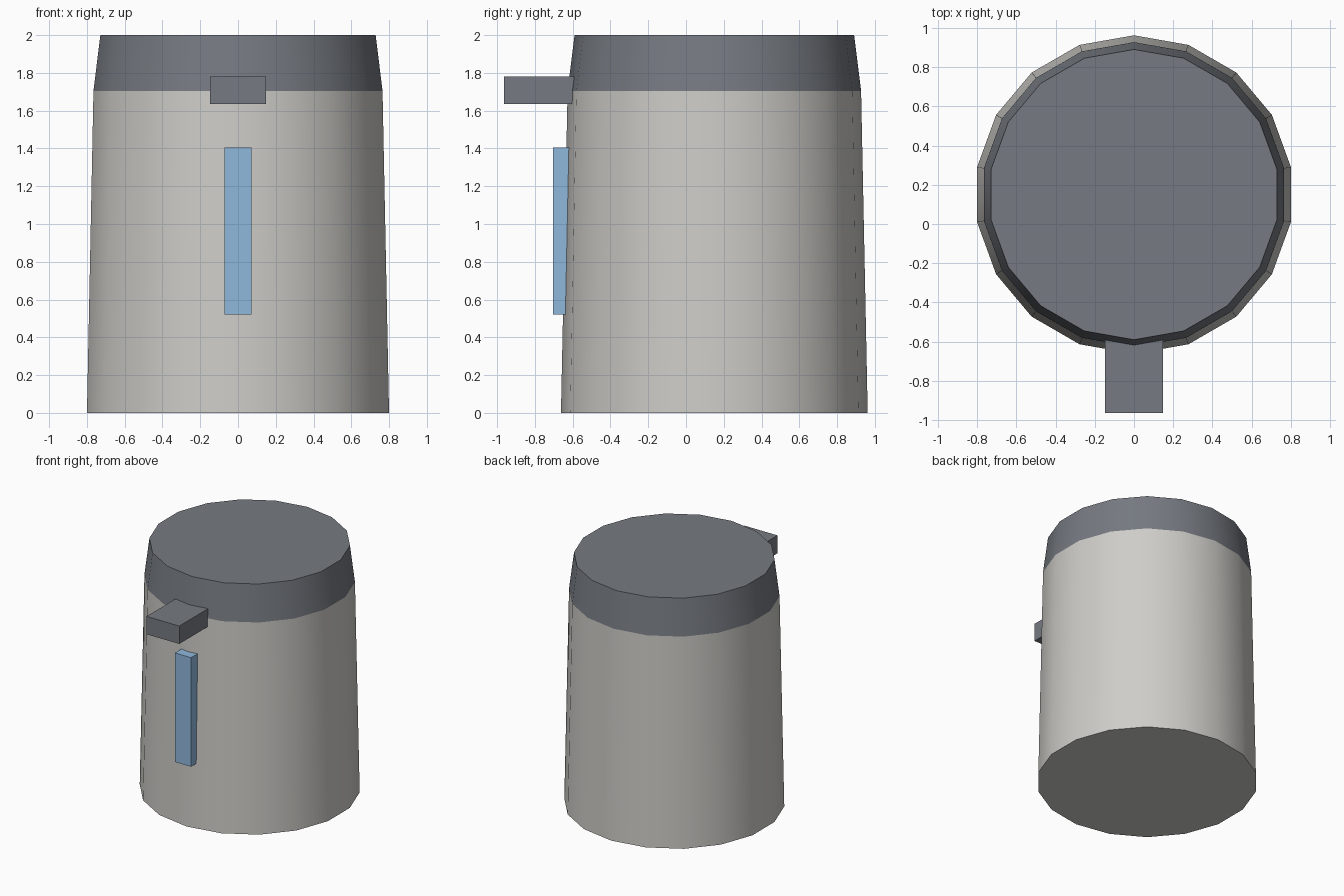
import bpy
import math
from mathutils import Matrix

cube = bpy.data.objects.get("Cube")
if cube:
    bpy.data.objects.remove(cube, do_unlink=True)

CENTRE_Y = 0.15
SIDES = 18


def material(name, rgb):
    mat = bpy.data.materials.new(name)
    mat.use_nodes = True
    mat.diffuse_color = (*rgb, 1)
    mat.node_tree.nodes["Principled BSDF"].inputs["Base Color"].default_value = (*rgb, 1)
    return mat


def tapered_drum(name, bottom, top, mat):
    """Eighteen-sided drum between two (radius, height) rings, corner facing front."""
    (r1, z1), (r2, z2) = bottom, top
    bpy.ops.mesh.primitive_cone_add(vertices=SIDES, radius1=r1, radius2=r2, depth=z2 - z1,
                                    location=(0, CENTRE_Y, (z1 + z2) / 2))
    obj = bpy.context.object
    obj.name = name
    obj.data.materials.append(mat)
    bpy.ops.object.shade_smooth_by_angle(angle=math.radians(30))
    return obj


def box(name, low, high, mat):
    bpy.ops.mesh.primitive_cube_add(size=1)
    obj = bpy.context.object
    obj.name = name
    size = [b - a for a, b in zip(low, high)]
    obj.data.transform(Matrix.Diagonal((*size, 1)))
    obj.location = [(a + b) / 2 for a, b in zip(low, high)]
    obj.data.materials.append(mat)
    return obj


steel = material("warm light grey", (0.62, 0.61, 0.58))
dark = material("dark grey", (0.18, 0.195, 0.22))
blue = material("gauge blue", (0.28, 0.48, 0.72))

# Body and lid
tapered_drum("body", (0.812, 0), (0.777, 1.705), steel)
tapered_drum("lid", (0.777, 1.705), (0.74, 2), dark)

# Spout and water gauge, both sunk into the front wall
box("spout", (-0.147, -0.963, 1.635), (0.147, -0.55, 1.78), dark)
box("water_gauge", (-0.072, -0.705, 0.52), (0.072, -0.6, 1.405), blue)
